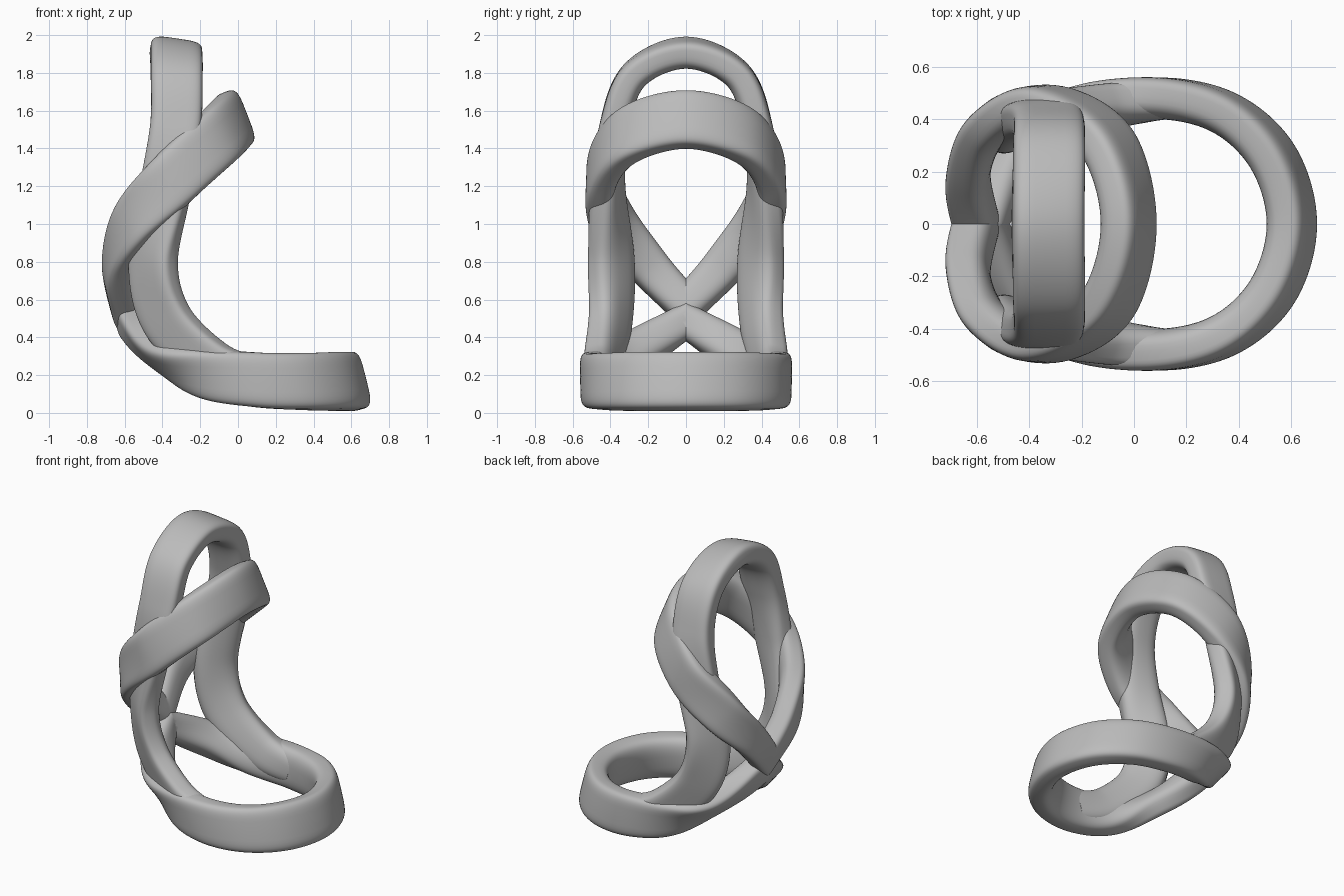
import bpy, bmesh, math
from mathutils import Vector

cube = bpy.data.objects.get("Cube")
if cube:
    bpy.data.objects.remove(cube, do_unlink=True)

grey = bpy.data.materials.new("plain_grey")
grey.use_nodes = True
grey.diffuse_color = (0.5, 0.5, 0.5, 1)
grey.node_tree.nodes["Principled BSDF"].inputs["Base Color"].default_value = grey.diffuse_color

STEPS, SIDES = 14, 40


def spline(a, b, c, d, t):
    return 0.5 * (2 * b + (c - a) * t + (2 * a - 5 * b + 4 * c - d) * t * t
                  + (3 * b - a - 3 * c + d) * t ** 3)


def section(width, thick):
    """Band profile: flat outer face, rounder inner face."""
    out = []
    for i in range(SIDES):
        a = math.tau * i / SIDES
        c, s = math.cos(a), math.sin(a)
        p = 0.46 if s > 0 else 0.72
        out.append((math.copysign(abs(c) ** p, c) * width / 2,
                    math.copysign(abs(s) ** p, s) * thick / 2))
    return out


def band(name, keys, thick=0.16):
    """Sweep half a loop along keys (point, width direction, width), then mirror it."""
    flip = Vector((1, -1, 1))
    keys = [(Vector(p), Vector(d).normalized(), w) for p, d, w in keys]
    keys = [(p * flip, d * flip, w) for p, d, w in (keys[2], keys[1])] + keys
    path = []
    last = len(keys) - 1
    for i in range(last):
        quad = [keys[min(max(i + k, 0), last)] for k in (-1, 0, 1, 2)]
        for s in range(STEPS):
            path.append([spline(*values, s / STEPS) for values in zip(*quad)])
    path.append(keys[-1])

    bm = bmesh.new()
    rings = []
    for i, (p, d, width) in enumerate(path):
        tan = (path[min(i + 1, len(path) - 1)][0] - path[max(i - 1, 0)][0]).normalized()
        d = (d - tan * d.dot(tan)).normalized()
        n = tan.cross(d)
        rings.append([bm.verts.new(p + d * u + n * v) for u, v in section(width, thick)])
    for a, b in zip(rings, rings[1:]):
        for j in range(SIDES):
            k = (j + 1) % SIDES
            bm.faces.new((a[j], a[k], b[k], b[j]))
    bm.faces.new(rings[-1])
    # keep one half and mirror it across the middle
    bmesh.ops.bisect_plane(bm, geom=bm.verts[:] + bm.edges[:] + bm.faces[:], dist=1e-5,
                           plane_co=(0, 0, 0), plane_no=(0, 1, 0), clear_inner=True)
    copy = bmesh.ops.duplicate(bm, geom=bm.verts[:] + bm.edges[:] + bm.faces[:])["geom"]
    for v in copy:
        if isinstance(v, bmesh.types.BMVert):
            v.co.y = -v.co.y
    bmesh.ops.reverse_faces(bm, faces=[f for f in copy if isinstance(f, bmesh.types.BMFace)])
    bmesh.ops.remove_doubles(bm, verts=bm.verts[:], dist=1e-4)
    bmesh.ops.recalc_face_normals(bm, faces=bm.faces[:])
    mesh = bpy.data.meshes.new(name)
    bm.to_mesh(mesh)
    bm.free()
    mesh.materials.append(grey)
    obj = bpy.data.objects.new(name, mesh)
    bpy.context.collection.objects.link(obj)
    bpy.ops.object.select_all(action='DESELECT')
    obj.select_set(True)
    bpy.context.view_layer.objects.active = obj
    bpy.ops.object.shade_smooth_by_angle(angle=math.radians(35))


# Base loop, rising to a point at the back
band("base_loop", [
    ((0.60, 0, 0.165), (-0.25, 0, 1), 0.31),
    ((0.53, 0.25, 0.165), (-0.22, -0.08, 1), 0.31),
    ((0.35, 0.42, 0.165), (-0.12, -0.08, 1), 0.30),
    ((0.10, 0.48, 0.175), (0, 0, 1), 0.29),
    ((-0.17, 0.435, 0.215), (-0.22, 0.22, 0.9), 0.27),
    ((-0.41, 0.28, 0.32), (-0.4, 0.6, 0.6), 0.23),
    ((-0.565, 0, 0.49), (0, 0.6, 0.8), 0.18),
    ((-0.60, -0.25, 0.66), (0, 0.6, 0.8), 0.18),
])

# Tilted middle loop, dropping to a point at the back
band("middle_loop", [
    ((-0.025, 0, 1.55), (-0.36, 0, 0.93), 0.31),
    ((-0.11, 0.31, 1.46), (-0.45, 0, 0.9), 0.31),
    ((-0.33, 0.447, 1.25), (-0.65, 0, 0.75), 0.30),
    ((-0.54, 0.38, 1.01), (-0.5, -0.42, 0.7), 0.27),
    ((-0.63, 0.20, 0.78), (-0.2, -0.65, 0.7), 0.22),
    ((-0.60, 0, 0.57), (-0.2, -0.7, 0.65), 0.19),
    ((-0.54, -0.2, 0.38), (-0.2, -0.7, 0.65), 0.19),
])

# Tall arch whose legs sweep forward into the base
band("tall_arch", [
    ((-0.33, 0, 1.905), (-1, 0, 0.15), 0.275),
    ((-0.325, 0.27, 1.79), (-1, 0, 0.08), 0.275),
    ((-0.33, 0.38, 1.52), (-1, 0, 0), 0.27),
    ((-0.38, 0.41, 1.20), (-0.95, -0.25, 0), 0.27),
    ((-0.445, 0.39, 0.80), (-0.7, -0.6, -0.1), 0.28),
    ((-0.37, 0.395, 0.49), (-0.7, -0.5, -0.4), 0.28),
    ((-0.13, 0.44, 0.26), (-0.35, -0.3, -0.9), 0.25),
    ((0.10, 0.475, 0.18), (0, 0, -1), 0.22),
], thick=0.155)
